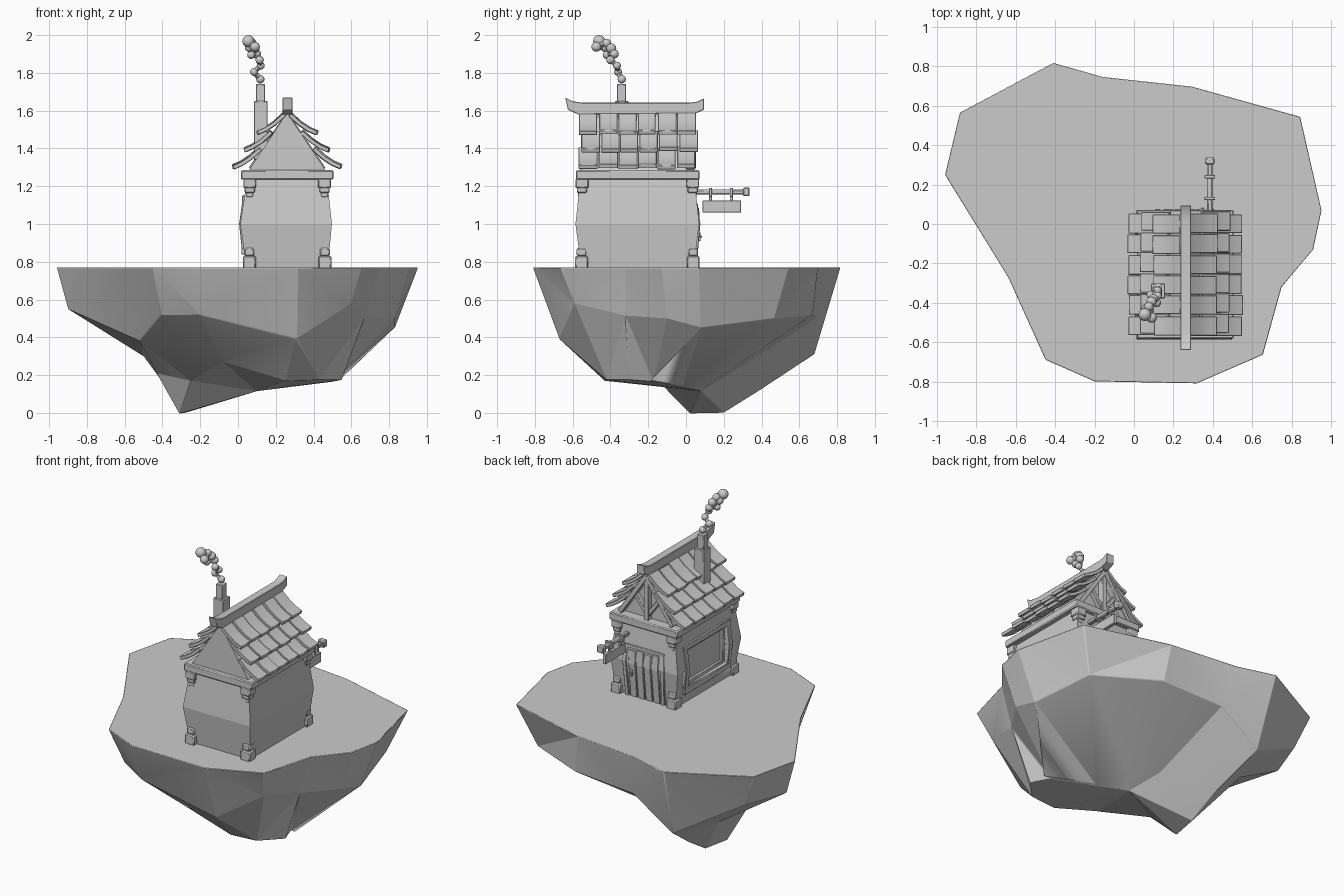
import bpy, bmesh, random
from mathutils import Vector

if "Cube" in bpy.data.objects:
    bpy.data.objects.remove(bpy.data.objects["Cube"])

random.seed(4)
CX = 0.26  # house centre line


def finish(name, bm, bevel=0.0, segs=1, angle=0.4):
    bmesh.ops.recalc_face_normals(bm, faces=bm.faces)
    me = bpy.data.meshes.new(name)
    bm.to_mesh(me)
    bm.free()
    ob = bpy.data.objects.new(name, me)
    bpy.context.collection.objects.link(ob)
    if bevel:
        m = ob.modifiers.new("bevel", 'BEVEL')
        m.width, m.segments, m.limit_method, m.angle_limit = bevel, segs, 'ANGLE', 0.5
    bpy.ops.object.select_all(action='DESELECT')
    ob.select_set(True)
    bpy.context.view_layer.objects.active = ob
    bpy.ops.object.shade_smooth_by_angle(angle=angle)
    return ob


def loft(bm, rings, cap0=True, cap1=True):
    """Skin closed rings of equal length; repeated points share a vertex."""
    cache = {}
    def v(p):
        k = tuple(round(c, 5) for c in p)
        if k not in cache:
            cache[k] = bm.verts.new(k)
        return cache[k]
    vs = [[v(p) for p in r] for r in rings]
    n = len(rings[0])
    for a, b in zip(vs, vs[1:]):
        for i in range(n):
            j = (i + 1) % n
            bm.faces.new(list(dict.fromkeys([a[i], a[j], b[j], b[i]])))
    for r, on in ((vs[0], cap0), (vs[-1], cap1)):
        if on:
            bm.faces.new(list(dict.fromkeys(r)))


def rect(x0, x1, y0, y1, z):
    return [(x0, y0, z), (x1, y0, z), (x1, y1, z), (x0, y1, z)]


def add_box(bm, x0, x1, y0, y1, z0, z1):
    loft(bm, [rect(x0, x1, y0, y1, z0), rect(x0, x1, y0, y1, z1)])


def boxes(name, items, bevel=0.005):
    bm = bmesh.new()
    for it in items:
        add_box(bm, *it)
    return finish(name, bm, bevel)


def add_beam(bm, path, side, w, d):
    """Square bar along a path; side is the width direction."""
    path = [Vector(p) for p in path]
    s = Vector(side).normalized()
    rings = []
    for i, p in enumerate(path):
        t = (path[min(i + 1, len(path) - 1)] - path[max(i - 1, 0)]).normalized()
        u = t.cross(s).normalized() * d / 2
        k = s * w / 2
        rings.append([p + k + u, p - k + u, p - k - u, p + k - u])
    loft(bm, rings)


# Floating rock: top outline, middle ring, low ring, keel
top = [(-.2, -.80), (.32, -.81), (.655, -.665), (.75, -.32), (.91, -.13), (.953, .07), (.845, .545),
       (.3, .697), (-.16, .747), (-.41, .818), (-.885, .565), (-.96, .25), (-.64, -.27), (-.45, -.69)]
mid = [(-.2, -.71, .52), (.31, -.67, .39), (.6, -.59, .58), (.67, -.32, .5), (.83, -.1, .5),
       (.83, .08, .45), (.74, .47, .5), (.33, .67, .52), (-.1, .69, .5), (-.38, .68, .31),
       (-.8, .52, .55), (-.9, .25, .55), (-.52, -.2, .38), (-.41, -.58, .52)]
low = [(-.08, -.43, .27), (.25, -.43, .17), (.43, -.42, .175), (.55, -.3, .175), (.5, -.17, .165),
       (.4, -.1, .157), (.28, -.02, .14), (.17, .15, .17), (.0, .24, .21), (-.3, .4, .125),
       (-.5, .38, .3), (-.51, .15, .36), (-.43, 0, .21), (-.25, -.15, .17)]
A, K1, K2 = (.1, .08, .115), (-.31, .02, -.004), (-.28, .2, 0)
keel = [A] * 9 + [K2] * 2 + [K1] * 3
bm = bmesh.new()
loft(bm, [[(x, y, .77) for x, y in top], mid, low, keel])
bmesh.ops.triangulate(bm, faces=[f for f in bm.faces if len(f.verts) == 4])
finish("floating_rock", bm, 0.018, 2, 0.2)

# Bulging walls with a window opening on the left side
bm = bmesh.new()
loft(bm, [rect(.045, .475, -.555, .04, .765), rect(.012, .497, -.585, .07, 1.0),
          rect(.05, .47, -.558, .043, 1.25)])
walls = finish("walls", bm, angle=0.1)
cutter = boxes("window_cutter", [(-.1, .06, -.46, -.05, .88, 1.12)], 0)
cutter.hide_render = True
m = walls.modifiers.new("window", 'BOOLEAN')
m.object, m.operation, m.solver = cutter, 'DIFFERENCE', 'EXACT'
bpy.context.view_layer.objects.active = walls
bpy.ops.object.modifier_apply(modifier="window")
bpy.data.objects.remove(cutter)

# Window frame bent with the wall, inner frame set back
bm = bmesh.new()
for y in (-.475, -.035):
    add_beam(bm, [(.038, y, .84), (.021, y, 1.0), (.042, y, 1.15)], (0, 1, 0), .035, .03)
for x, z in ((.037, .855), (.04, 1.135)):
    add_beam(bm, [(x, -.495, z), (x, -.015, z)], (0, 0, 1), .035, .035)
for y in (-.445, -.065):
    add_box(bm, .04, .06, y - .012, y + .012, .88, 1.12)
for z in (.888, 1.112):
    add_box(bm, .04, .06, -.45, -.06, z - .012, z + .012)
finish("window_frame", bm, 0.003, angle=0.1)

# Corner feet and stepped corner brackets
feet, brackets = [], []
for cx in (.06, .46):
    for cy in (-.553, .038):
        sx, sy = (1 if cx > CX else -1), (1 if cy > -.25 else -1)
        for h, z0, z1 in ((.034, .765, .83), (.026, .83, .872)):
            feet.append((cx - h, cx + h, cy - h, cy + h, z0, z1))
        for h, z0, z1 in ((.02, 1.14, 1.17), (.027, 1.165, 1.195), (.034, 1.19, 1.24)):
            x, y = cx - sx * .002, cy - sy * .002
            brackets.append((x - h, x + h, y - h, y + h, z0, z1))
boxes("corner_feet", feet, 0.006)
boxes("corner_brackets", brackets, 0.005)

# Eave slab and gable block
boxes("eave_slab", [(.015, .505, -.582, .072, 1.235, 1.285)], 0.006)
bm = bmesh.new()
loft(bm, [[(.055, y, 1.28), (.465, y, 1.28), (CX, y, 1.59)] for y in (-.555, .005)])
finish("gable", bm)

# Timber truss on the door-side gable
bm = bmesh.new()
add_box(bm, CX - .016, CX + .016, 0, .04, 1.28, 1.56)
for s in (-1, 1):
    add_beam(bm, [(CX + s * .19, .02, 1.29), (CX, .02, 1.57)], (0, 1, 0), .05, .03)
    add_beam(bm, [(CX, .015, 1.31), (CX + s * .09, .015, 1.43)], (0, 1, 0), .035, .025)
finish("gable_truss", bm, 0.003)

# Curved roof tiles, three rows each side
prof = [(0, 0), (-.045, .019), (-.095, .052), (-.148, .10)]
thick = [(.006, .022), (.009, .021), (.012, .019), (.014, .017)]
bm = bmesh.new()
for s in (-1, 1):
    for row in range(3):
        for col in range(6):
            ox = .285 - row * .0635 + random.uniform(-.005, .004)
            oz = 1.291 + row * .09 + random.uniform(-.004, .004)
            yc = -.512 + col * .1035 + (.006 if row == 1 else -.004) + random.uniform(-.003, .003)
            h = .049 + random.uniform(-.002, .002)
            rings = []
            for (dx, dz), (tx, tz) in zip(prof, thick):
                x, z = ox + dx, oz + dz
                rings.append([(CX + s * x, yc - h, z), (CX + s * x, yc + h, z),
                              (CX + s * (x + tx), yc + h, z + tz),
                              (CX + s * (x + tx), yc - h, z + tz)])
            loft(bm, rings)
finish("roof_tiles", bm, 0.003)

# Ridge beam with upswept ends
ridge = [(-.64, 1.67), (-.60, 1.65), (-.55, 1.642), (.02, 1.642), (.06, 1.648), (.095, 1.665),
         (.095, 1.605), (.05, 1.585), (-.57, 1.58), (-.625, 1.605)]
bm = bmesh.new()
loft(bm, [[(x, y, z) for y, z in ridge] for x in (.235, .289)])
finish("ridge_beam", bm, 0.003)

# Chimney and smoke puffs
boxes("chimney", [(.085, .157, -.377, -.303, 1.34, 1.65), (.095, .143, -.365, -.317, 1.64, 1.74)], 0.003)
puffs = [(.118, -.34, 1.766, .022), (.085, -.36, 1.805, .021), (.12, -.365, 1.838, .021),
         (.115, -.40, 1.868, .022), (.098, -.38, 1.90, .024), (.07, -.42, 1.895, .021),
         (.088, -.395, 1.93, .026), (.06, -.43, 1.935, .024), (.09, -.475, 1.938, .026),
         (.075, -.42, 1.957, .024), (.055, -.46, 1.968, .032)]
bm = bmesh.new()
for i, (x, y, z, r) in enumerate(puffs):
    new = bmesh.ops.create_icosphere(bm, subdivisions=3, radius=r)["verts"]
    bmesh.ops.translate(bm, verts=new, vec=(x, y, z))
    if i:
        p, q = Vector(puffs[i - 1][:3]), Vector((x, y, z))
        add_beam(bm, [p, q], (q - p).orthogonal(), .02, .02)
finish("smoke", bm, angle=1.2)

# Plank door, jambs and handle
bm = bmesh.new()
for i in range(4):
    x = .15 + i * .055
    h = 1.075 if i % 2 else 1.085
    loft(bm, [rect(x, x + .049, .02, .052, .768), rect(x, x + .049, .03, .075, .99),
              rect(x, x + .049, .03, .069, h)])
finish("door_planks", bm, 0.003, angle=0.1)
bm = bmesh.new()
for x, d in ((.13, -.01), (.385, .01)):
    add_beam(bm, [(x, .038, .768), (x + d, .058, 1.0), (x, .045, 1.10)], (1, 0, 0), .026, .036)
add_box(bm, .115, .40, .03, .064, 1.085, 1.108)
finish("door_frame", bm, 0.003, angle=0.1)
boxes("door_handle", [(.335, .36, .06, .078, .91, .955), (.342, .353, .07, .084, .925, .94)], 0.003)

# Hanging sign: pole, end cap, straps and blank board
SX = .385
boxes("sign_pole", [(SX - .014, SX + .014, .03, .315, 1.155, 1.182),
                    (SX - .024, SX + .024, .302, .337, 1.147, 1.194)], 0.006)
boxes("sign_straps", [(SX - a, SX + b, y - .008, y + .008, z0, z1) for y in (.13, .24)
                      for a, b, z0, z1 in ((.027, .027, 1.178, 1.190), (.027, .027, 1.146, 1.156),
                                           (.027, -.013, 1.15, 1.185), (-.013, .027, 1.15, 1.185),
                                           (.006, .006, 1.115, 1.15))], 0.002)
boxes("sign_board", [(SX - .012, SX + .012, .088, .292, 1.06, 1.125)], 0.003)
